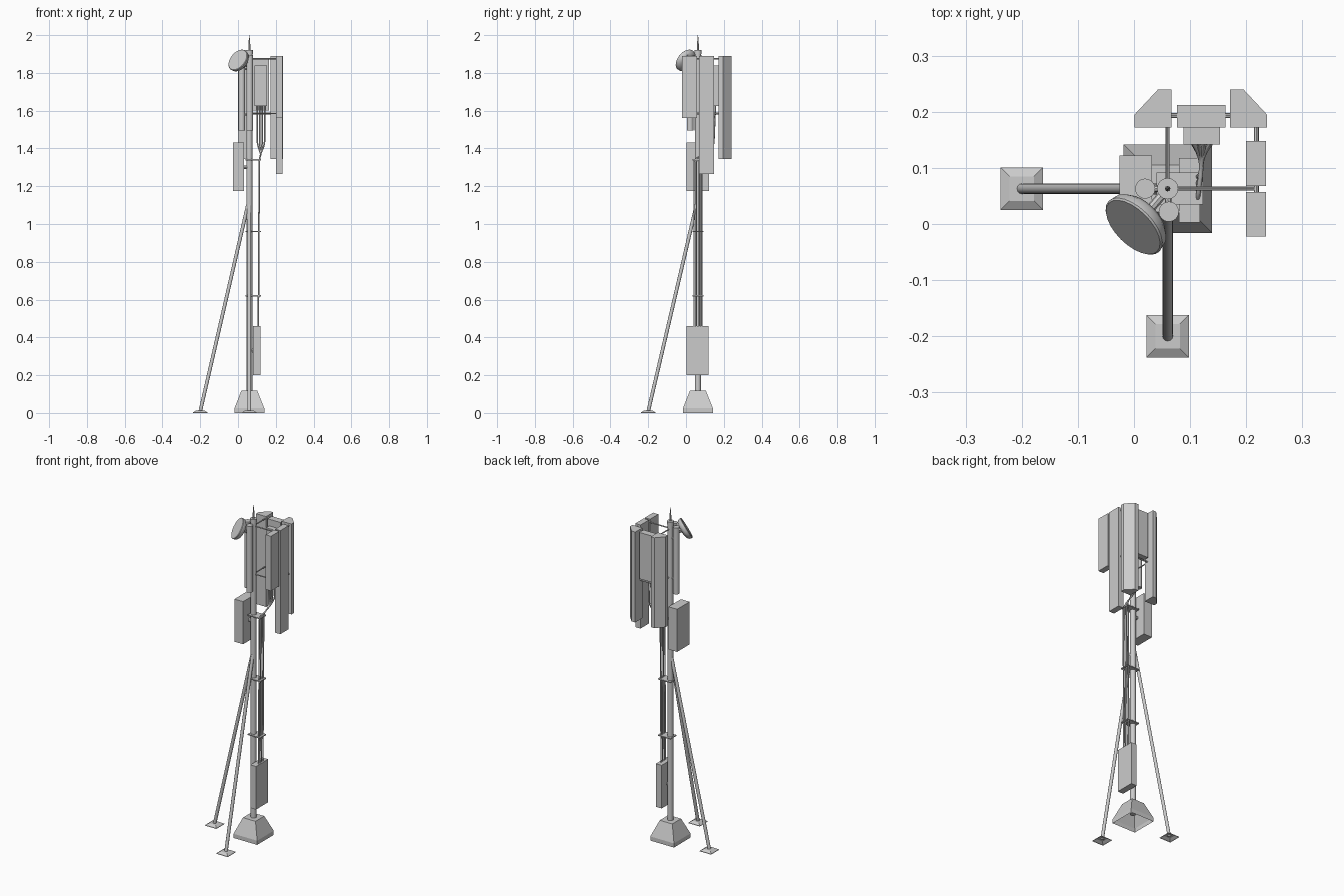
import bpy, bmesh, math
from mathutils import Vector

if "Cube" in bpy.data.objects:
    bpy.data.objects.remove(bpy.data.objects["Cube"])

PX, PY = 0.06, 0.063  # mast axis


def make(name, bm, smooth=False):
    bmesh.ops.recalc_face_normals(bm, faces=bm.faces)
    me = bpy.data.meshes.new(name)
    bm.to_mesh(me)
    bm.free()
    ob = bpy.data.objects.new(name, me)
    bpy.context.collection.objects.link(ob)
    if smooth:
        bpy.ops.object.select_all(action='DESELECT')
        bpy.context.view_layer.objects.active = ob
        ob.select_set(True)
        bpy.ops.object.shade_smooth_by_angle(angle=math.radians(40))
    return ob


def prism(name, outline, z0, z1):
    bm = bmesh.new()
    f = bm.faces.new([bm.verts.new((x, y, z0)) for x, y in outline])
    ext = bmesh.ops.extrude_face_region(bm, geom=[f])
    top = [v for v in ext['geom'] if isinstance(v, bmesh.types.BMVert)]
    bmesh.ops.translate(bm, verts=top, vec=(0, 0, z1 - z0))
    return make(name, bm)


def box(name, x0, x1, y0, y1, z0, z1):
    return prism(name, [(x0, y0), (x1, y0), (x1, y1), (x0, y1)], z0, z1)


def lathe(name, profile, origin, axis=(0, 0, 1), sides=16):
    """Stack of rings (radius, height) along an axis, capped at both ends."""
    q = Vector((0, 0, 1)).rotation_difference(Vector(axis))
    bm = bmesh.new()
    rings = []
    for r, h in profile:
        rings.append([bm.verts.new(Vector(origin) + q @ Vector(
            (r * math.cos(math.tau * i / sides), r * math.sin(math.tau * i / sides), h)))
            for i in range(sides)])
    for a, b in zip(rings, rings[1:]):
        for i in range(sides):
            j = (i + 1) % sides
            bm.faces.new((a[i], a[j], b[j], b[i]))
    bm.faces.new(rings[0][::-1])
    bm.faces.new(rings[-1])
    return make(name, bm, True)


def rod(name, a, b, r, sides=12):
    d = Vector(b) - Vector(a)
    return lathe(name, [(r, 0), (r, d.length)], a, d.normalized(), sides)


def square_base(name, cx, cy, steps):
    """Square tapered block, open underneath."""
    bm = bmesh.new()
    rings = [[bm.verts.new((cx + sx * h, cy + sy * h, z))
              for sx, sy in ((-1, -1), (1, -1), (1, 1), (-1, 1))] for h, z in steps]
    for a, b in zip(rings, rings[1:]):
        for i in range(4):
            j = (i + 1) % 4
            bm.faces.new((a[i], a[j], b[j], b[i]))
    bm.faces.new(rings[-1])
    return make(name, bm)


# Mast, cap and lightning spike
square_base("mast_base", PX, PY, [(0.079, 0), (0.079, 0.025), (0.042, 0.118)])
lathe("mast", [(0.016, 0.05), (0.016, 1.9)], (PX, PY, 0))
lathe("mast_cap", [(0.019, 1.9), (0.019, 1.92)], (PX, PY, 0))
lathe("lightning_spike", [(0.005, 1.92), (0.005, 1.95), (0.001, 2.0)], (PX, PY, 0), sides=8)

# Braces with foot plates
for side, (fx, fy), (tx, ty) in (("left", (-0.2, PY), (0.052, PY)),
                                 ("front", (PX, -0.2), (PX, 0.055))):
    square_base(side + "_foot", fx, fy, [(0.038, 0), (0.038, 0.003), (0.022, 0.013)])
    rod(side + "_brace", (fx, fy, 0.008), (tx, ty, 1.1), 0.0095)

# Tube antennas beside the mast
for side, x, y in (("left", 0.02, PY), ("front", 0.062, 0.022)):
    lathe(side + "_tube_antenna", [(0.018, 1.495), (0.018, 1.895)], (x, y, 0))
    for z in (1.58, 1.82):
        rod(side + "_tube_bracket", (x, y, z), (PX, PY, z), 0.006, 8)

# Dish antenna, tilted upward
n = Vector((-0.61, -0.61, 0.5)).normalized()
c = Vector((0.0, -0.004, 1.868))
lathe("dish", [(0.025, -0.032), (0.05, -0.026), (0.061, -0.015), (0.064, 0.0), (0.061, 0.003)],
      c, n, 24)
rod("dish_mount", c - n * 0.028, (PX, PY, 1.83), 0.008, 8)

# Support arms, two levels
for z in (1.585, 1.875):
    rod("right_arm", (PX, PY, z), (0.218, PY, z), 0.0035, 8)
    rod("rear_arm", (PX, PY, z), (PX, 0.195, z), 0.0035, 8)
    rod("rear_rail", (PX, 0.193, z), (0.2, 0.193, z), 0.0045, 8)
    rod("right_rail", (0.218, 0.04, z), (0.218, 0.18, z), 0.0045, 8)

# Panel antennas
box("front_panel", 0.2, 0.235, -0.022, 0.057, 1.56, 1.89)
box("long_panel", 0.2, 0.235, 0.068, 0.148, 1.265, 1.89)
half = [(0.052, 0.172), (0.118, 0.172), (0.118, 0.195), (0.076, 0.24), (0.052, 0.24)]
for side, s in (("right", 1), ("left", -1)):
    prism(side + "_corner_panel", [(0.119 + s * x, y) for x, y in half], 1.345, 1.89)

# Rear radio unit
box("radio_unit", 0.077, 0.163, 0.172, 0.212, 1.6, 1.88)
box("radio_front", 0.088, 0.153, 0.142, 0.172, 1.625, 1.84)

# Equipment boxes on the mast
box("upper_cabinet", -0.026, 0.032, 0.003, 0.122, 1.175, 1.432)
rod("upper_cabinet_mount", (0.03, PY, 1.3), (PX, PY, 1.3), 0.01, 8)
box("lower_cabinet", 0.08, 0.118, 0.003, 0.118, 0.2, 0.46)
rod("lower_cabinet_mount", (PX, PY, 0.33), (0.085, PY, 0.33), 0.01, 8)

# Cable clamps
for z in (0.62, 0.96, 1.34):
    box("cable_clamp", 0.04, 0.123, 0.035, 0.092, z - 0.003, z + 0.003)

# Cables from the lower cabinet up to the radio
for i in range(4):
    y = 0.042 + i * 0.014
    x = 0.102 + i * 0.013
    cu = bpy.data.curves.new("cable", 'CURVE')
    cu.dimensions = '3D'
    cu.bevel_depth = 0.004
    cu.bevel_resolution = 1
    cu.resolution_u = 5
    cu.use_fill_caps = True
    sp = cu.splines.new('BEZIER')
    pts = [((0.108, y, 0.45), 0.2), ((0.113, y, 1.33), 0.02), ((0.12, 0.105, 1.37), 0),
           ((x, 0.148, 1.44), 0.03), ((x, 0.155, 1.63), 0.05)]
    sp.bezier_points.add(len(pts) - 1)
    for bp, (co, h) in zip(sp.bezier_points, pts):
        d = Vector((0, 0, h)) if h else Vector((0, 0.02, 0.008))
        bp.co = co
        bp.handle_left = Vector(co) - d
        bp.handle_right = Vector(co) + d
    bpy.context.collection.objects.link(bpy.data.objects.new("cable", cu))
